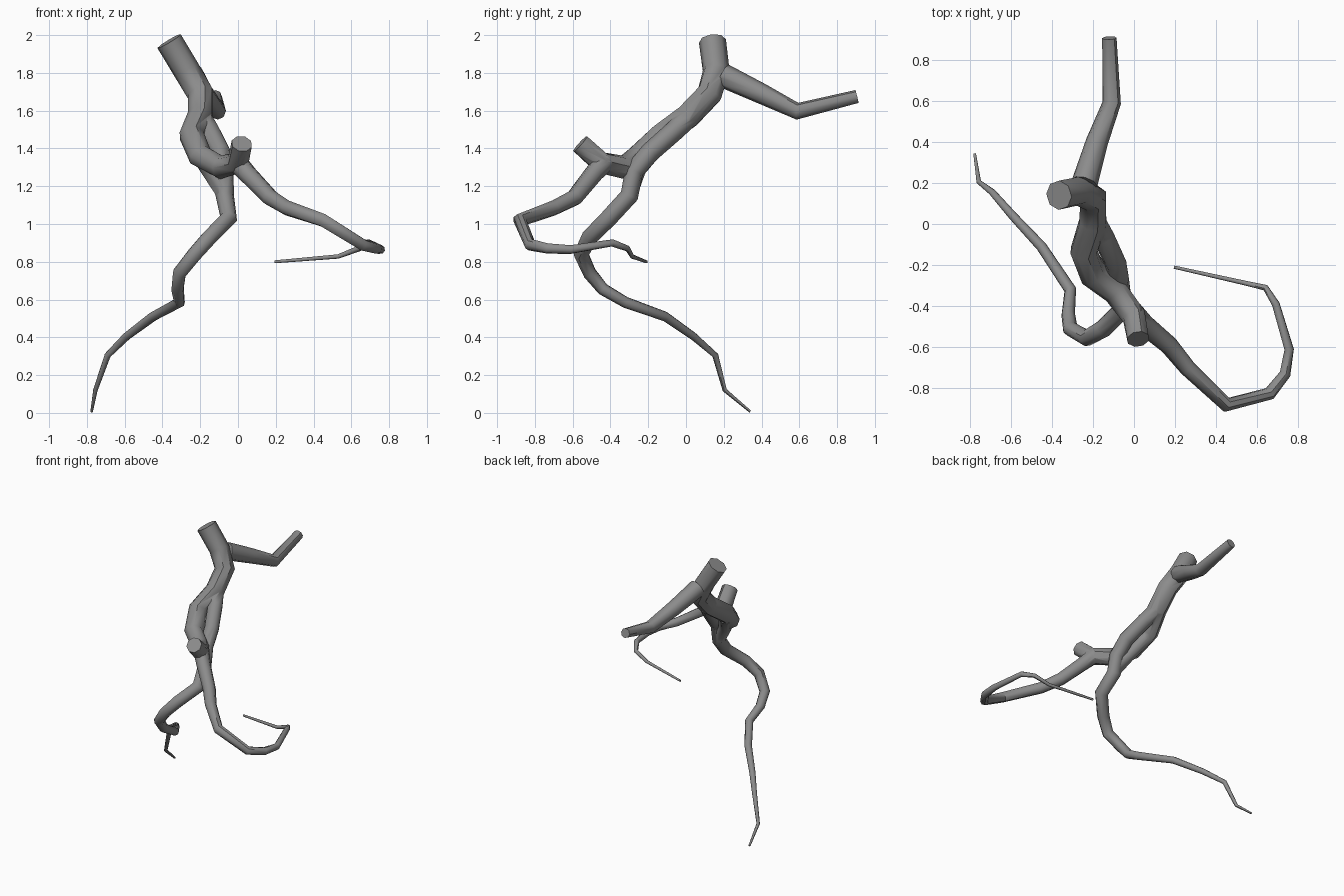
import bpy, bmesh, math
from mathutils import Vector

if "Cube" in bpy.data.objects:
    bpy.data.objects.remove(bpy.data.objects["Cube"])

SIDES = 8


def tube(name, r_start, r_end, power, path):
    """Capped tube through path, tapering from r_start to r_end."""
    p = [Vector(q) for q in path]
    last = len(p) - 1
    bm = bmesh.new()
    rings, side = [], None
    for i, c in enumerate(p):
        a = (c - p[i - 1]).normalized() if i else (p[1] - c).normalized()
        b = (p[i + 1] - c).normalized() if i < last else a
        t = (a + b).normalized()
        side = side or t.orthogonal()
        side = (side - t * side.dot(t)).normalized()
        up = t.cross(side)
        r = r_start + (r_end - r_start) * (i / last) ** power
        angles = [k * math.tau / SIDES for k in range(SIDES)]
        rings.append([bm.verts.new(c + r * (math.cos(g) * side + math.sin(g) * up))
                      for g in angles])
    for r0, r1 in zip(rings, rings[1:]):
        for k in range(SIDES):
            n = (k + 1) % SIDES
            bm.faces.new((r0[k], r0[n], r1[n], r1[k]))
    bm.faces.new(rings[0])
    bm.faces.new(rings[-1])
    bmesh.ops.recalc_face_normals(bm, faces=bm.faces)
    me = bpy.data.meshes.new(name)
    bm.to_mesh(me)
    bm.free()
    ob = bpy.data.objects.new(name, me)
    bpy.context.collection.objects.link(ob)
    return ob


# main trunk, bending left round the loop and ending in the open stub
trunk = tube("branching_vessel", .072, .056, 2, [
    (-.365, .14, 1.968), (-.27, .16, 1.81), (-.2, .125, 1.69), (-.2, .01, 1.57),
    (-.245, -.13, 1.468), (-.2, -.25, 1.36), (-.09, -.33, 1.3), (0, -.45, 1.325),
    (.02, -.56, 1.425)])

parts = [
    # rear branch
    tube("rear_branch", .064, .035, 1, [
        (-.24, .2, 1.785), (-.18, .4, 1.69), (-.108, .59, 1.597), (-.12, .905, 1.675)]),
    # right strand of the loop, running on into the long lower branch
    tube("lower_branch", .055, .007, 1.6, [
        (-.2, .03, 1.58), (-.15, -.06, 1.495), (-.09, -.19, 1.38), (-.075, -.275, 1.28),
        (-.07, -.3, 1.15), (-.05, -.41, 1.03), (-.15, -.51, .93), (-.23, -.555, .84),
        (-.31, -.51, .74), (-.32, -.44, .655), (-.31, -.32, .585), (-.45, -.11, .51),
        (-.59, .04, .405), (-.69, .155, .305), (-.755, .205, .12), (-.775, .34, .007)]),
    # web from the left strand down to the lower branch
    tube("junction_web", .055, .043, 1, [
        (-.235, -.15, 1.43), (-.15, -.26, 1.29), (-.072, -.3, 1.16)]),
    # front branch curling round to the right
    tube("front_branch", .057, .008, .85, [
        (-.01, -.43, 1.33), (.05, -.49, 1.265), (.17, -.59, 1.14), (.26, -.7, 1.085),
        (.45, -.88, 1.02), (.66, -.825, .89), (.735, -.73, .87), (.755, -.61, .865),
        (.69, -.39, .9), (.64, -.31, .87), (.53, -.285, .828), (.195, -.21, .8)]),
]

# fuse all branches into one skin
bpy.context.view_layer.objects.active = trunk
for ob in parts:
    m = trunk.modifiers.new("fuse", "BOOLEAN")
    m.operation = "UNION"
    m.solver = "EXACT"
    m.object = ob
    bpy.ops.object.modifier_apply(modifier=m.name)
    bpy.data.objects.remove(ob)

# dark grey surface
mat = bpy.data.materials.new("dark_grey")
mat.diffuse_color = (.26, .26, .26, 1)
mat.use_nodes = True
mat.node_tree.nodes["Principled BSDF"].inputs["Base Color"].default_value = mat.diffuse_color
trunk.data.materials.clear()
trunk.data.materials.append(mat)

trunk.select_set(True)
bpy.ops.object.shade_smooth_by_angle(angle=.8)
